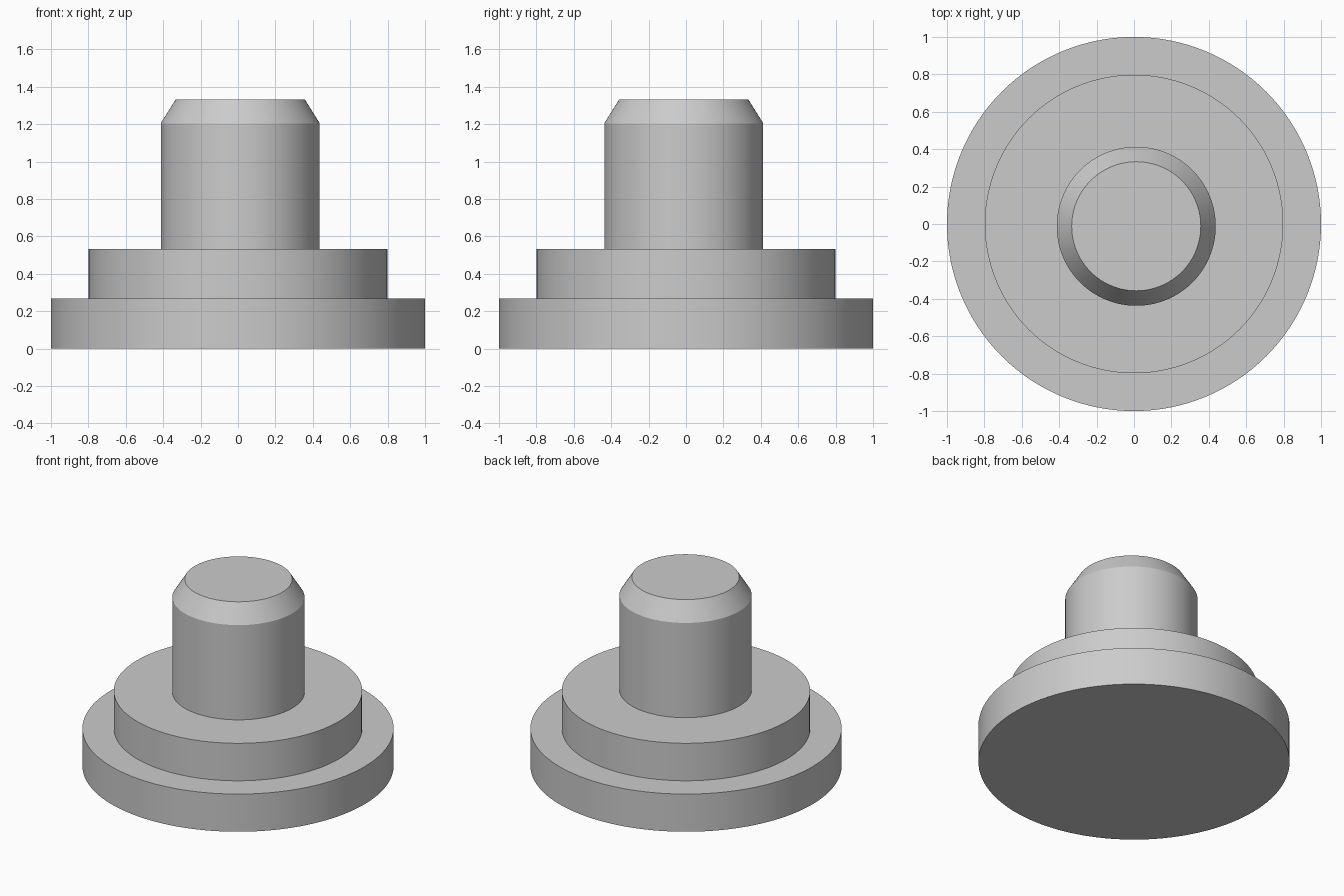
import bpy
import math

if "Cube" in bpy.data.objects:
    bpy.data.objects.remove(bpy.data.objects["Cube"], do_unlink=True)

SIDES = 128

grey = bpy.data.materials.new("plain_grey")
grey.use_nodes = True
colour = (0.6, 0.6, 0.6, 1)
grey.diffuse_color = colour
grey.node_tree.nodes["Principled BSDF"].inputs["Base Color"].default_value = colour


def round_part(name, radius, bottom, top, x=0, y=0):
    """Upright cylinder between two heights."""
    bpy.ops.mesh.primitive_cylinder_add(
        vertices=SIDES, radius=radius, depth=top - bottom,
        location=(x, y, (bottom + top) / 2))
    return finish(name)


def finish(name):
    part = bpy.context.object
    part.name = name
    part.data.materials.append(grey)
    bpy.ops.object.shade_smooth_by_angle(angle=math.radians(20))
    return part


# Stepped base
round_part("base_flange", 1.0, 0, 0.267)
round_part("upper_step", 0.798, 0.267, 0.533)

# Slightly off-centre pin with a chamfered end
PIN_X, PIN_Y = 0.012, -0.012
CHAMFER_Z, TOP_Z = 1.205, 1.333
round_part("pin_shaft", 0.425, 0.533, CHAMFER_Z, PIN_X, PIN_Y)
bpy.ops.mesh.primitive_cone_add(
    vertices=SIDES, radius1=0.425, radius2=0.345, depth=TOP_Z - CHAMFER_Z,
    location=(PIN_X, PIN_Y, (CHAMFER_Z + TOP_Z) / 2))
finish("pin_chamfer")
